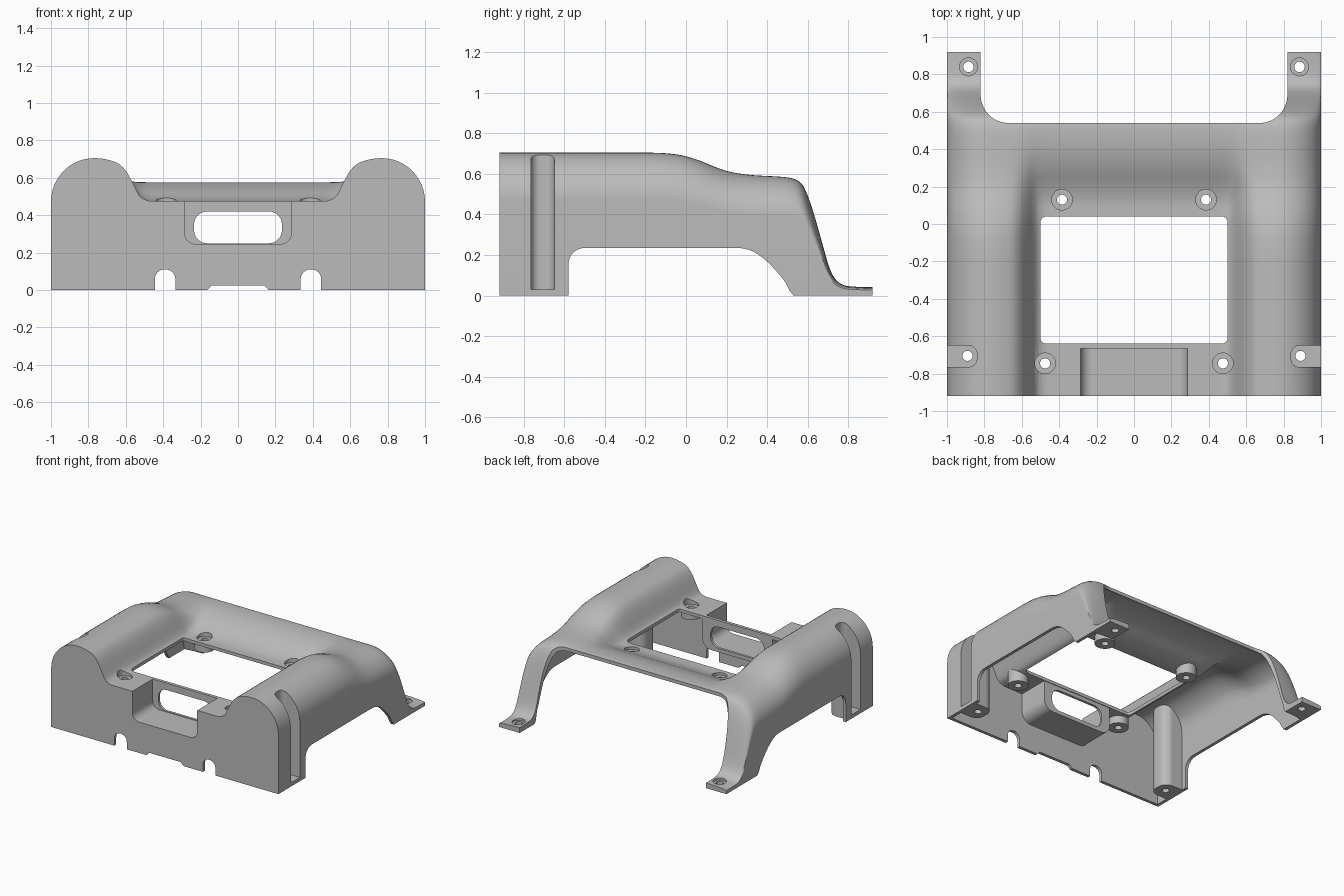
import bpy, bmesh
from math import sin, cos, pi, sqrt

if "Cube" in bpy.data.objects:
    bpy.data.objects.remove(bpy.data.objects["Cube"], do_unlink=True)

WALL = 0.025
grey = bpy.data.materials.new("plain grey")
grey.use_nodes = True
grey.diffuse_color = (0.5, 0.5, 0.5, 1)
grey.node_tree.nodes["Principled BSDF"].inputs["Base Color"].default_value = (0.5, 0.5, 0.5, 1)


def spline(pts):
    """Smooth curve y(x) through the points, flat beyond both ends."""
    n = len(pts)
    slope = [0.0] * n
    for i in range(1, n - 1):
        a, b = pts[i - 1], pts[i + 1]
        slope[i] = (b[1] - a[1]) / (b[0] - a[0])

    def f(x):
        if x <= pts[0][0]:
            return pts[0][1]
        for i in range(n - 1):
            (x0, y0), (x1, y1) = pts[i], pts[i + 1]
            if x <= x1:
                w = x1 - x0
                t = (x - x0) / w
                s = t * t * (3 - 2 * t)
                return (y0 + (y1 - y0) * s + w * slope[i] * t * (1 - t) ** 2
                        - w * slope[i + 1] * t * t * (1 - t))
        return pts[-1][1]
    return f


# Side profile of the humps, centre line of the deck, inner flank of a hump
crest = spline([(-.2, .705), (-.05, .697), (.05, .672), (.15, .632), (.22, .61), (.32, .595),
                (.5, .583), (.55, .568), (.58, .54), (.62, .44), (.67, .27), (.7, .16),
                (.73, .09), (.77, .055), (.82, .045), (.92, .042)])
deck = spline([(.08, .475), (.13, .478), (.2, .497), (.3, .54), (.4, .568), (.5, .576)])
flank = spline([(.46, 0), (.5, .04), (.53, .14), (.56, .4), (.6, .71), (.65, .9), (.77, 1)])


def height(x, y):
    x = min(abs(x), 1)
    c = crest(y)
    if x > .77:
        u = (x - .77) / .23
        return c * (1 - .333 * (1 - sqrt(max(0, 1 - u * u))))
    d = min(deck(y), c)
    return d + (c - d) * flank(x)


BALL = [(0, 0, WALL)] + [
    (r * WALL * cos(k * pi / 4), r * WALL * sin(k * pi / 4), WALL * sqrt(1 - r * r))
    for r in (.6, 1) for k in range(8)]


def inner_height(x, y):
    z = min(height(x + a, y + b) - c for a, b, c in BALL)
    return z - .05 if y > .71 else z      # the feet stay solid


def make_object(name, bm):
    bmesh.ops.recalc_face_normals(bm, faces=bm.faces)
    mesh = bpy.data.meshes.new(name)
    bm.to_mesh(mesh)
    bm.free()
    mesh.materials.append(grey)
    ob = bpy.data.objects.new(name, mesh)
    bpy.context.collection.objects.link(ob)
    return ob


def height_solid(name, xs, ys, func, base):
    """Closed solid between a height function and a flat base."""
    bm = bmesh.new()
    grid = [[bm.verts.new((x, y, func(x, y))) for x in xs] for y in ys]
    for r0, r1 in zip(grid, grid[1:]):
        for i in range(len(xs) - 1):
            bm.faces.new((r0[i], r0[i + 1], r1[i + 1], r1[i]))
    rim = [e for e in bm.edges if e.is_boundary]
    new = bmesh.ops.extrude_edge_only(bm, edges=rim)["geom"]
    for v in new:
        if isinstance(v, bmesh.types.BMVert):
            v.co.z = base
    bmesh.ops.holes_fill(bm, edges=[e for e in bm.edges if e.is_boundary])
    return make_object(name, bm)


def rounded(a0, a1, b0, b1, r, steps=8):
    pts = []
    for k, (a, b) in enumerate([(a1 - r, b1 - r), (a0 + r, b1 - r), (a0 + r, b0 + r), (a1 - r, b0 + r)]):
        for i in range(steps + 1):
            t = (k + i / steps) * pi / 2
            pts.append((a + r * cos(t), b + r * sin(t)))
    return pts


def circle(x, y, r, n=32):
    return [(x + r * cos(2 * pi * i / n), y + r * sin(2 * pi * i / n)) for i in range(n)]


def prism(name, pts, axis, lo, hi, mirror=False):
    """Extrude an outline along an axis, with an optional twin across x = 0."""
    place = {"x": lambda a, b, c: (c, a, b), "y": lambda a, b, c: (a, c, b),
             "z": lambda a, b, c: (a, b, c)}[axis]
    bm = bmesh.new()
    for side in ((1, -1) if mirror else (1,)):
        rings = []
        for c in (lo, hi):
            ring = [place(a, b, c) for a, b in pts]
            rings.append([bm.verts.new((side * x, y, z)) for x, y, z in ring])
            bm.faces.new(rings[-1])
        n = len(pts)
        for i in range(n):
            j = (i + 1) % n
            bm.faces.new((rings[0][i], rings[0][j], rings[1][j], rings[1][i]))
    return make_object(name, bm)


def subtract(target, cutter):
    cutter.hide_render = True
    mod = target.modifiers.new("cut", "BOOLEAN")
    mod.operation, mod.solver, mod.object = "DIFFERENCE", "EXACT", cutter
    bpy.context.view_layer.objects.active = target
    bpy.ops.object.modifier_apply(modifier=mod.name)
    bpy.data.objects.remove(cutter, do_unlink=True)


# Outer body and the cavity inside it
half = ([.15, .3, .45] + [.45 + .02 * i for i in range(1, 17)]
        + [.77 + .23 * sin(i * pi / 24) for i in range(1, 13)])
xs = [-x for x in reversed(half)] + [0] + half
ys = [-.92, -.6, -.3] + [-.2 + .02 * i for i in range(57)]
shell = height_solid("cover_shell", xs, ys, height, 0)
inner_ys = [-.92 + WALL] + ys[1:-2]
cavity = height_solid("cavity", [x * (1 - WALL) for x in xs], inner_ys, inner_height, -.1)

# Material kept inside the cavity: slot columns, screw bosses, pocket walls
screws = [(.385, .13), (.475, -.745)]
subtract(cavity, prism("slot_column", rounded(.815, 1.2, -.795, -.62, .07), "z", -.3, 1, True))
for x, y in screws:
    subtract(cavity, prism("screw_boss", circle(x, y, .075), "z", .39, .9, True))
subtract(cavity, prism("pocket_wall", rounded(-.31, .31, .22, .8, .08), "y", -1.1, -.645))
subtract(shell, cavity)

# Large openings: deck window, gap between the rear legs, side arches
subtract(shell, prism("deck_window", rounded(-.5, .5, -.64, .04, .03), "z", .3, 1))
subtract(shell, prism("rear_gap", rounded(-.82, .82, .54, 1.5, .15, 12), "z", -.3, 1))
arch = [(-.58, -.2), (-.58, .15)]
arch += [(-.5 - .08 * cos(i * pi / 16), .155 + .08 * sin(i * pi / 16)) for i in range(1, 9)]
arch_end = spline([(.25, .235), (.32, .222), (.38, .185), (.44, .127), (.49, .066), (.53, 0)])
arch += [(.25 + .02 * i, arch_end(.25 + .02 * i)) for i in range(14)] + [(.53, 0), (.53, -.2)]
subtract(shell, prism("side_arch", arch, "x", -1.2, 1.2))

# Front pocket, its slot, and the notches under the front wall
subtract(shell, prism("pocket", rounded(-.285, .285, .245, .9, .06), "y", -1.1, -.665))
subtract(shell, prism("pocket_slot", rounded(-.235, .235, .25, .42, .07), "y", -.75, -.55))
subtract(shell, prism("cable_notch", rounded(.335, .445, -.2, .11, .052), "y", -1.1, -.82, True))
subtract(shell, prism("low_notch", [(-.165, -.1), (.165, -.1), (.165, 0), (.14, .025),
                                    (-.14, .025), (-.165, 0)], "y", -1.1, -.82))

# Side screw slots and all screw holes
subtract(shell, prism("side_slot", rounded(.84, 1.3, -.765, -.65, .045), "z", .03, 1, True))
subtract(shell, prism("side_hole", circle(.89, -.705, .027), "z", -.1, .1, True))
for x, y in screws:
    subtract(shell, prism("counterbore", circle(x, y, .055), "z", .455, .9, True))
    subtract(shell, prism("screw_hole", circle(x, y, .027), "z", .3, .9, True))
subtract(shell, prism("foot_counterbore", circle(.885, .84, .048), "z", .03, .2, True))
subtract(shell, prism("foot_hole", circle(.885, .84, .028), "z", -.1, .2, True))

# Smooth shading with crisp edges
bpy.ops.object.select_all(action="DESELECT")
shell.select_set(True)
bpy.context.view_layer.objects.active = shell
bpy.ops.object.shade_smooth_by_angle(angle=pi / 6)
weighted = shell.modifiers.new("weighted normals", "WEIGHTED_NORMAL")
weighted.keep_sharp = True
